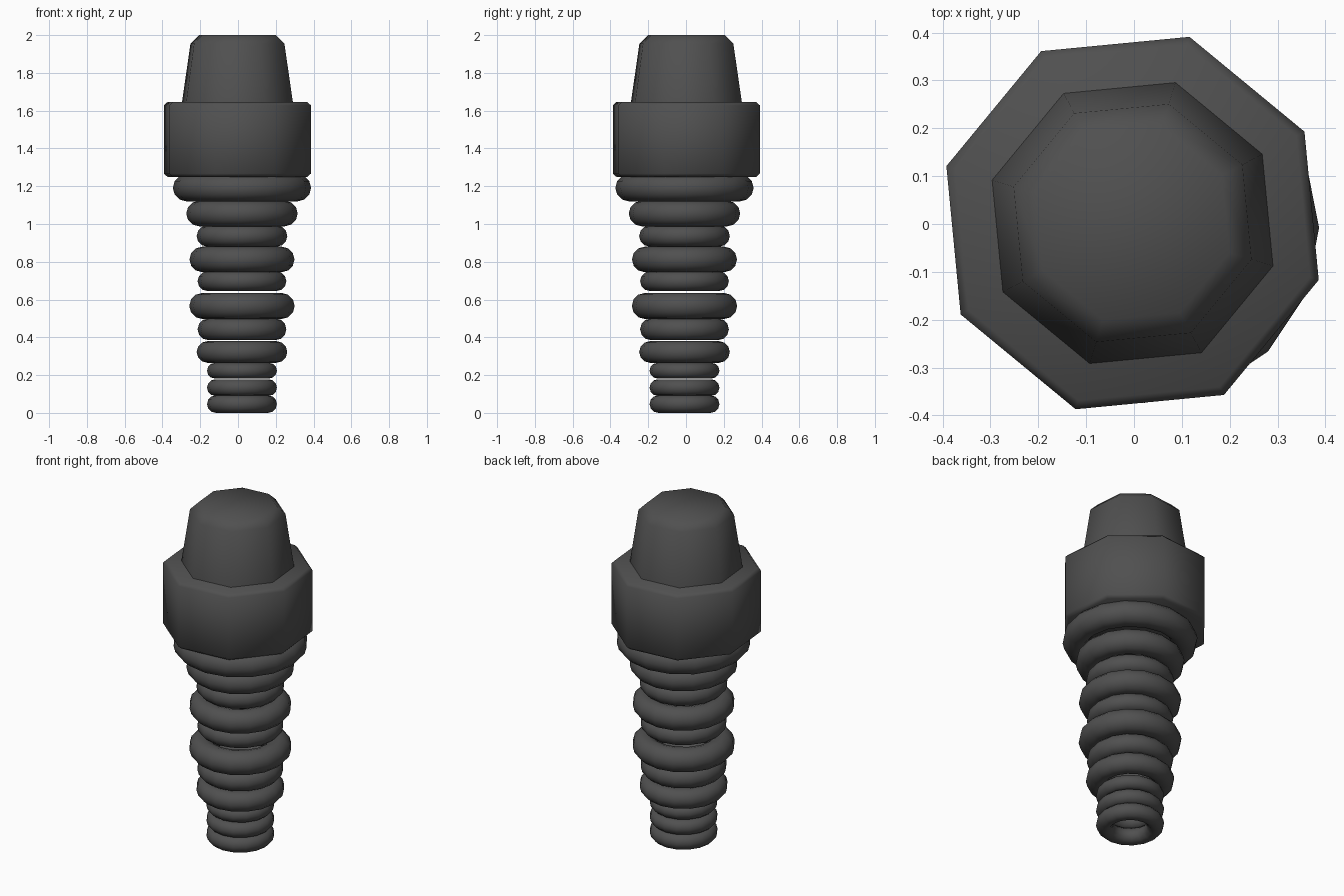
import bpy, bmesh, math

if "Cube" in bpy.data.objects:
    bpy.data.objects.remove(bpy.data.objects["Cube"])

dark = bpy.data.materials.new("dark_grey")
dark.diffuse_color = (0.08, 0.08, 0.08, 1)
dark.use_nodes = True
dark.node_tree.nodes["Principled BSDF"].inputs["Base Color"].default_value = dark.diffuse_color


def finish(obj, angle):
    obj.data.materials.append(dark)
    bpy.ops.object.select_all(action='DESELECT')
    obj.select_set(True)
    bpy.context.view_layer.objects.active = obj
    bpy.ops.object.shade_smooth_by_angle(angle=math.radians(angle))


def turned(name, profile, start, angle, sides=8, cx=-0.003, cy=0.002):
    """Closed eight-sided solid from a (radius, z) profile."""
    bm = bmesh.new()
    rings = []
    for r, z in profile:
        rings.append([bm.verts.new((cx + r * math.cos(math.radians(start) + math.tau * i / sides),
                                    cy + r * math.sin(math.radians(start) + math.tau * i / sides), z))
                      for i in range(sides)])
    for a, b in zip(rings, rings[1:]):
        for i in range(sides):
            j = (i + 1) % sides
            bm.faces.new((a[i], a[j], b[j], b[i]))
    bm.faces.new(rings[0][::-1])
    bm.faces.new(rings[-1])
    mesh = bpy.data.meshes.new(name)
    bm.to_mesh(mesh)
    bm.free()
    obj = bpy.data.objects.new(name, mesh)
    bpy.context.collection.objects.link(obj)
    finish(obj, angle)


# Tapered cap with a softened top edge
turned("cap", [(0.309, 1.62), (0.307, 1.645), (0.26, 1.955), (0.212, 2.0)], 28, 60)

# Octagonal collar with narrow chamfers
turned("collar", [(0.388, 1.25), (0.407, 1.267), (0.407, 1.628), (0.388, 1.645)], 28, 46)

# Stacked sleeve rings: bottom z, top z, outer radius
rings = [(0.0, 0.093, 0.185), (0.09, 0.178, 0.185), (0.182, 0.265, 0.185),
         (0.265, 0.38, 0.24), (0.385, 0.50, 0.235), (0.497, 0.635, 0.279),
         (0.645, 0.75, 0.235), (0.745, 0.88, 0.278), (0.88, 0.992, 0.24),
         (0.988, 1.123, 0.295), (1.12, 1.262, 0.366)]
for n, (lo, hi, outer) in enumerate(rings, 1):
    minor = (hi - lo) / 2
    bpy.ops.mesh.primitive_torus_add(major_segments=16, minor_segments=12,
                                     major_radius=outer - minor, minor_radius=minor,
                                     location=(0.021, -0.008, (lo + hi) / 2))
    obj = bpy.context.object
    obj.name = f"sleeve_ring_{n}"
    finish(obj, 60)
